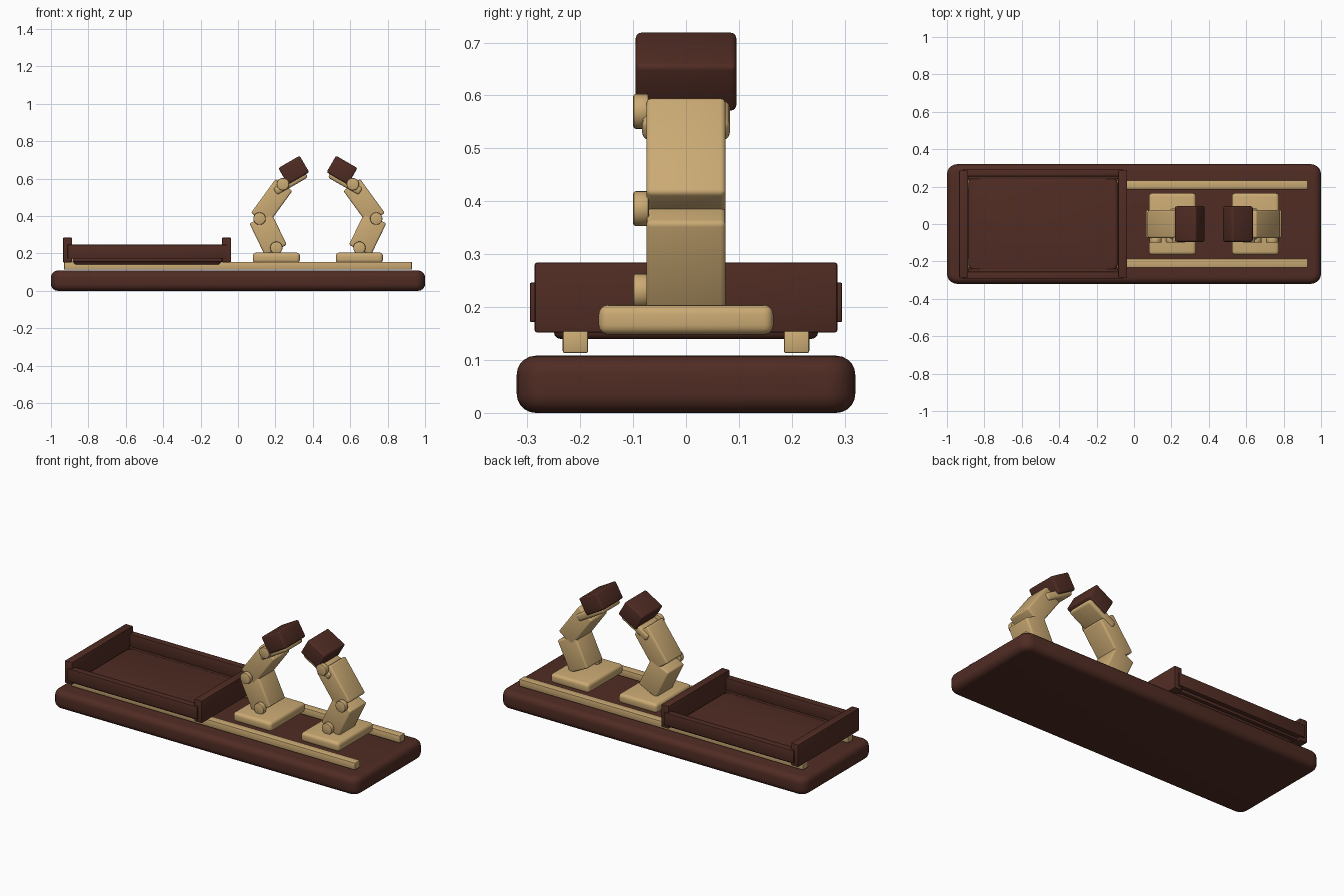
import bpy, bmesh, math
from mathutils import Matrix

if "Cube" in bpy.data.objects:
    bpy.data.objects.remove(bpy.data.objects["Cube"])


def material(name, rgb):
    m = bpy.data.materials.new(name)
    m.diffuse_color = (*rgb, 1)
    m.use_nodes = True
    m.node_tree.nodes["Principled BSDF"].inputs["Base Color"].default_value = m.diffuse_color
    return m


BROWN = material("dark_brown", (0.080, 0.025, 0.017))
TAN = material("tan_wood", (0.60, 0.405, 0.175))


def finish(bm, name, mat):
    bmesh.ops.recalc_face_normals(bm, faces=bm.faces)
    me = bpy.data.meshes.new(name)
    bm.to_mesh(me)
    bm.free()
    ob = bpy.data.objects.new(name, me)
    bpy.context.collection.objects.link(ob)
    me.materials.append(mat)
    bpy.ops.object.select_all(action='DESELECT')
    ob.select_set(True)
    bpy.context.view_layer.objects.active = ob
    bpy.ops.object.shade_smooth_by_angle(angle=math.radians(40))
    return ob


def round_edges(bm, edges, width, segs):
    bmesh.ops.bevel(bm, geom=edges, offset=width, offset_type='OFFSET',
                    segments=segs, profile=0.5, affect='EDGES')


def box(name, mat, center, size, bevel, tilt=0, segs=3, corner=0):
    """Rounded box; tilt turns it about y, corner rounds the upright edges first."""
    bm = bmesh.new()
    bmesh.ops.create_cube(bm, size=1, matrix=Matrix.Diagonal((*size, 1)))
    if corner:
        upright = [e for e in bm.edges
                   if abs(e.verts[0].co.z - e.verts[1].co.z) > size[2] / 2]
        round_edges(bm, upright, corner, 5)
        rims = [e for e in bm.edges
                if abs(e.verts[0].co.z - e.verts[1].co.z) < 1e-6]
        round_edges(bm, rims, bevel, segs)
    else:
        round_edges(bm, bm.edges[:], bevel, segs)
    bm.transform(Matrix.Translation(center) @ Matrix.Rotation(math.radians(tilt), 4, 'Y'))
    return finish(bm, name, mat)


def pin(name, x, z, radius):
    """Round joint cap on the front side of an arm."""
    bm = bmesh.new()
    bmesh.ops.create_cone(bm, cap_ends=True, segments=32, radius1=radius,
                          radius2=radius, depth=0.03)
    rims = [e for e in bm.edges if abs(e.verts[0].co.z - e.verts[1].co.z) < 1e-6]
    round_edges(bm, rims, 0.005, 2)
    bm.transform(Matrix.Translation((x, -0.085, z)) @ Matrix.Rotation(math.pi / 2, 4, 'X'))
    finish(bm, name, TAN)


# Base slab
box("base", BROWN, (0, 0, 0.054), (2.0, 0.64, 0.108), 0.036, segs=5, corner=0.055)

# Two long rails
for s, side in ((-1, "front"), (1, "back")):
    box(side + "_rail", TAN, (0, s * 0.209, 0.134), (1.86, 0.048, 0.042), 0.004, segs=2)

# Tray: floor, long walls, taller end walls
TX = -0.486
box("tray_floor", BROWN, (TX, 0, 0.156), (0.80, 0.50, 0.033), 0.014, corner=0.04)
for s, side in ((-1, "front"), (1, "back")):
    box("tray_" + side + "_wall", BROWN, (TX, s * 0.275, 0.209),
        (0.85, 0.04, 0.075), 0.003, segs=2)
    # narrow lip joining the wall to the floor
    box("tray_" + side + "_lip", BROWN, (TX, s * 0.255, 0.164),
        (0.80, 0.03, 0.018), 0.003, segs=2)
for s, side in ((-1, "left"), (1, "right")):
    box("tray_" + side + "_end", BROWN, (TX + s * 0.425, 0, 0.218),
        (0.048, 0.572, 0.132), 0.004, segs=2)

# Two facing arms, mirrored about their common middle
MID = 0.427
for s, side in ((1, "left"), (-1, "right")):
    def mx(x):
        return MID + s * (x - MID)

    box(side + "_arm_foot", TAN, (mx(0.205), 0, 0.176), (0.252, 0.33, 0.056),
        0.018, segs=4)
    box(side + "_lower_link", TAN, (mx(0.161), 0, 0.303), (0.13, 0.15, 0.19),
        0.010, tilt=-s * 25.8)
    box(side + "_upper_link", TAN, (mx(0.180), 0, 0.475), (0.110, 0.15, 0.225),
        0.010, tilt=s * 36)
    box(side + "_wrist", TAN, (mx(0.280), 0, 0.578), (0.192, 0.166, 0.045),
        0.014, tilt=-s * 30)
    box(side + "_head", BROWN, (mx(0.298), 0, 0.645), (0.132, 0.19, 0.102),
        0.010, tilt=-s * 30)
    for part, x, z in (("ankle", 0.205, 0.230), ("elbow", 0.115, 0.386),
                       ("wrist", 0.240, 0.570)):
        pin(side + "_" + part + "_pin", mx(x), z, 0.033)
